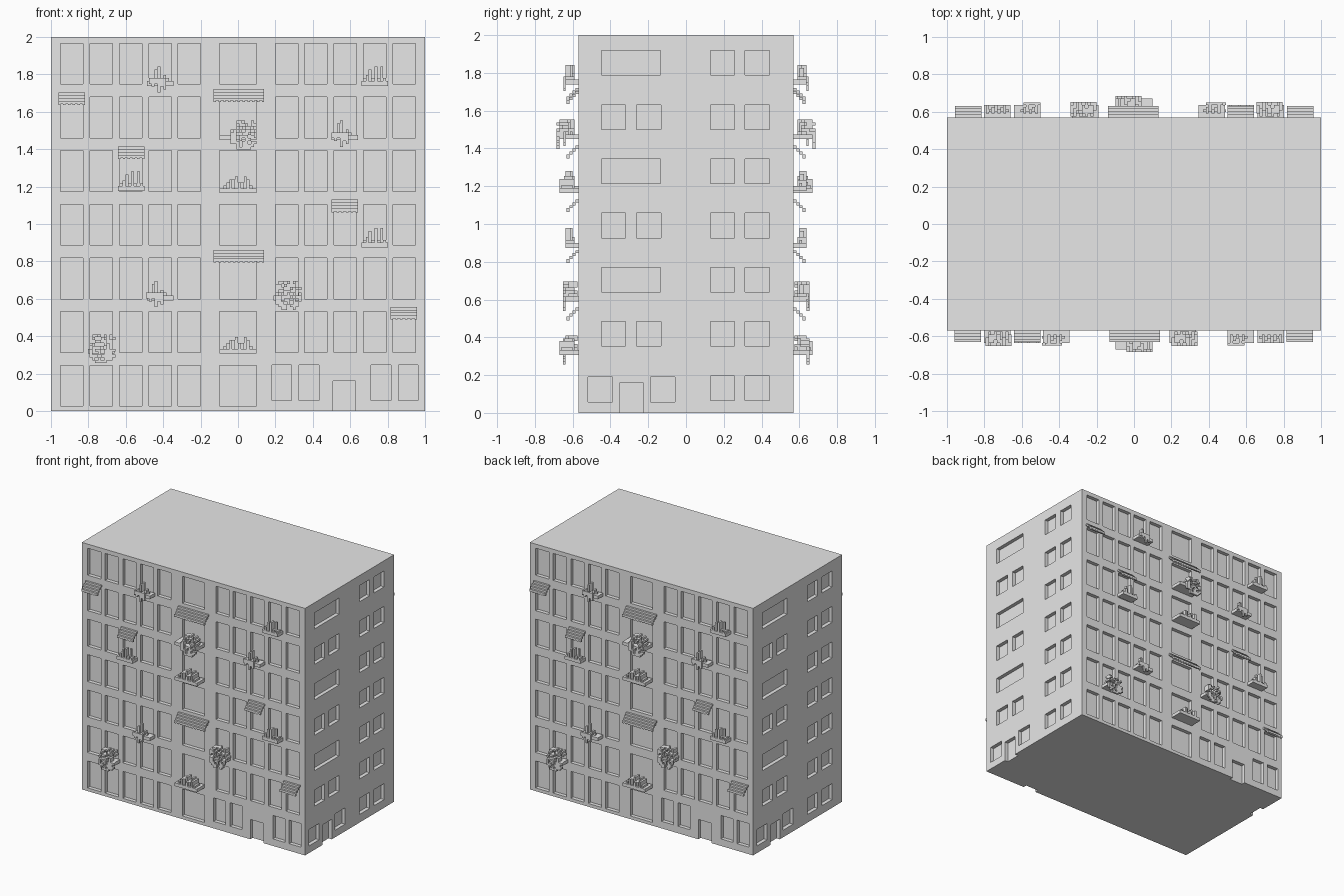
import bpy, bmesh, math, random
from mathutils import Matrix, Vector

random.seed(4)
if "Cube" in bpy.data.objects:
    bpy.data.objects.remove(bpy.data.objects["Cube"], do_unlink=True)

grey = bpy.data.materials.new("plain_grey")
grey.use_nodes = True
grey.diffuse_color = (0.8, 0.8, 0.8, 1)
grey.node_tree.nodes["Principled BSDF"].inputs["Base Color"].default_value = (0.8, 0.8, 0.8, 1)

WALL = 0.57      # distance from centre to the front and back walls
RECESS = 0.03    # window and door depth
V = 0.0155       # small block size of plants and awnings
PITCH = 0.287    # storey height


def box(bm, x0, x1, y0, y1, z0, z1):
    size = Vector((x1 - x0, y1 - y0, z1 - z0))
    mid = Vector((x0 + x1, y0 + y1, z0 + z1)) / 2
    bmesh.ops.create_cube(bm, size=1, matrix=Matrix.Translation(mid) @ Matrix.Diagonal(size.to_4d()))


def proud(bm, x0, x1, d0, d1, z0, z1):
    """Box standing d0 to d1 out from the front wall."""
    box(bm, x0, x1, -WALL - d1, -WALL - d0, z0, z1)


def make(name, bm):
    mesh = bpy.data.meshes.new(name)
    bm.to_mesh(mesh)
    bm.free()
    mesh.materials.append(grey)
    ob = bpy.data.objects.new(name, mesh)
    bpy.context.collection.objects.link(ob)
    return ob


def make_pair(name, bm):
    """Front part and its half-turned twin on the back."""
    front = make(name + "_front", bm)
    back = bpy.data.objects.new(name + "_back", front.data)
    back.rotation_euler.z = math.pi
    bpy.context.collection.objects.link(back)


# Openings, first on the front and right walls
cut = bmesh.new()


def front_hole(x, half, z0, z1):
    box(cut, x - half, x + half, -WALL - 0.1, -WALL + RECESS, z0, z1)


def side_hole(y, half, z0, z1):
    box(cut, 1 - RECESS, 1.1, y - half, y + half, z0, z1)


columns = [0.26, 0.416, 0.573, 0.731, 0.888]
for row in range(7):
    z = 1.857 - row * PITCH
    front_hole(0, 0.10, z - 0.109, z + 0.109)
    for x in columns:
        front_hole(-x, 0.06, z - 0.109, z + 0.109)
        if row < 6:
            front_hole(x, 0.06, z - 0.109, z + 0.109)
    z = 1.853 - row * PITCH
    for y in (0.193, 0.377):
        side_hole(y, 0.064, z - 0.065, z + 0.065)
    if row in (0, 2, 4):
        side_hole(-0.291, 0.157, z - 0.065, z + 0.065)
    elif row < 6:
        for y in (-0.384, -0.197):
            side_hole(y, 0.064, z - 0.065, z + 0.065)

# Ground floor windows and doors
for x in (0.234, 0.38, 0.765, 0.91):
    front_hole(x, 0.053, 0.057, 0.247)
front_hole(0.568, 0.059, -0.1, 0.16)
for y in (-0.455, -0.123):
    side_hole(y, 0.065, 0.058, 0.19)
side_hole(-0.289, 0.061, -0.1, 0.162)

# Half-turned copy of the openings for the back and left walls
twin = bmesh.ops.duplicate(cut, geom=cut.verts[:] + cut.edges[:] + cut.faces[:])
bmesh.ops.rotate(cut, verts=[g for g in twin["geom"] if isinstance(g, bmesh.types.BMVert)],
                 cent=(0, 0, 0), matrix=Matrix.Rotation(math.pi, 3, "Z"))
cutter = make("opening_cutter", cut)
cutter.hide_render = True

# Building block
bm = bmesh.new()
box(bm, -1, 1, -WALL, WALL, 0, 2)
block = make("building_block", bm)
mod = block.modifiers.new("openings", "BOOLEAN")
mod.object = cutter
mod.operation = "DIFFERENCE"
mod.solver = "EXACT"
bpy.context.view_layer.objects.active = block
bpy.ops.object.modifier_apply(modifier=mod.name)
bpy.data.objects.remove(cutter, do_unlink=True)


# Stepped awnings with a toothed front edge
def awning(x, half, top):
    bm = bmesh.new()
    for i in range(4):
        z = top - i * V
        proud(bm, x - half, x + half, i * V, (i + 1) * V, z - V, z)
    teeth = round(half / 0.0125)
    step = 2 * half / (teeth - 0.5)
    for i in range(teeth):
        a = x - half + i * step
        proud(bm, a, a + step / 2, 3 * V, 4 * V, top - 5 * V + 0.01, top - 4 * V)
    make_pair("awning", bm)


for x, half, top in [(-0.89, 0.071, 1.703), (0.005, 0.135, 1.721), (-0.571, 0.071, 1.415),
                     (0.571, 0.071, 1.13), (0.005, 0.135, 0.861), (0.886, 0.071, 0.557)]:
    awning(x, half, top)

# Plant shapes as columns: position, bottom, top, in small blocks from the box rim
plants = {
    "stems": [(-4, 0, 1), (-3, 0, 2), (-2, 0, 4), (-1, 0, 1), (0, 0, 5), (1, 0, 1), (2, 0, 5), (3, 0, 1)],
    "mound": [(-5, 0, 1), (-4, 0, 2), (-3, 0, 3), (-2, 0, 3), (-1, 0, 4), (0, 0, 2),
              (1, 0, 2), (2, 0, 4), (3, 0, 3), (4, 0, 1)],
    "cross": [(-4, -1, 0), (-3, -2, 1), (-2, -1, 4), (-1, -4, 5), (0, -2, 1), (1, -3, 2), (2, 0, 1)],
}


def planter(kind, x, half, rim, depth, shift=0):
    bm = bmesh.new()
    proud(bm, x - half, x + half, 0, depth, rim - 0.026, rim)
    x += shift
    if kind == "bush":
        # Loose foliage spilling up and over the front
        for i in range(-4, 5):
            for k in range(-5, 5):
                if (i / 5) ** 2 + (k / 5.5) ** 2 < 1 and random.random() < 0.68:
                    a, z = x + (i - 0.5) * V, rim + k * V
                    d = depth - random.choice((0, 1, 2)) * V if k >= 0 else depth
                    proud(bm, a, a + V, d - V * (2 if k >= 0 else 0), d + V, z, z + V)
    else:
        for i, lo, hi in plants[kind]:
            a = x + i * V
            back = 0.02 if i % 2 else 0.03
            proud(bm, a, a + V, back, depth - 0.012 * (i % 3), rim, rim + hi * V)
            if lo:
                proud(bm, a, a + V, depth, depth + V * 0.8, rim + lo * V, rim + V)
    make_pair("planter_" + kind, bm)


S, W = 0.071, 0.1   # half widths of narrow and wide boxes
for spec in [("cross", -0.415, S, 1.765, 0.067), ("stems", 0.73, S, 1.765, 0.067),
             ("bush", 0, W, 1.475, 0.1, 0.03), ("cross", 0.571, S, 1.475, 0.067, -0.01),
             ("stems", -0.571, S, 1.202, 0.067), ("mound", 0, W, 1.191, 0.1),
             ("stems", 0.73, S, 0.9, 0.067), ("cross", -0.415, S, 0.617, 0.067, -0.015),
             ("bush", 0.26, S, 0.617, 0.067, 0.01), ("bush", -0.73, S, 0.333, 0.067, 0.005),
             ("mound", 0, W, 0.333, 0.1)]:
    planter(*spec)
